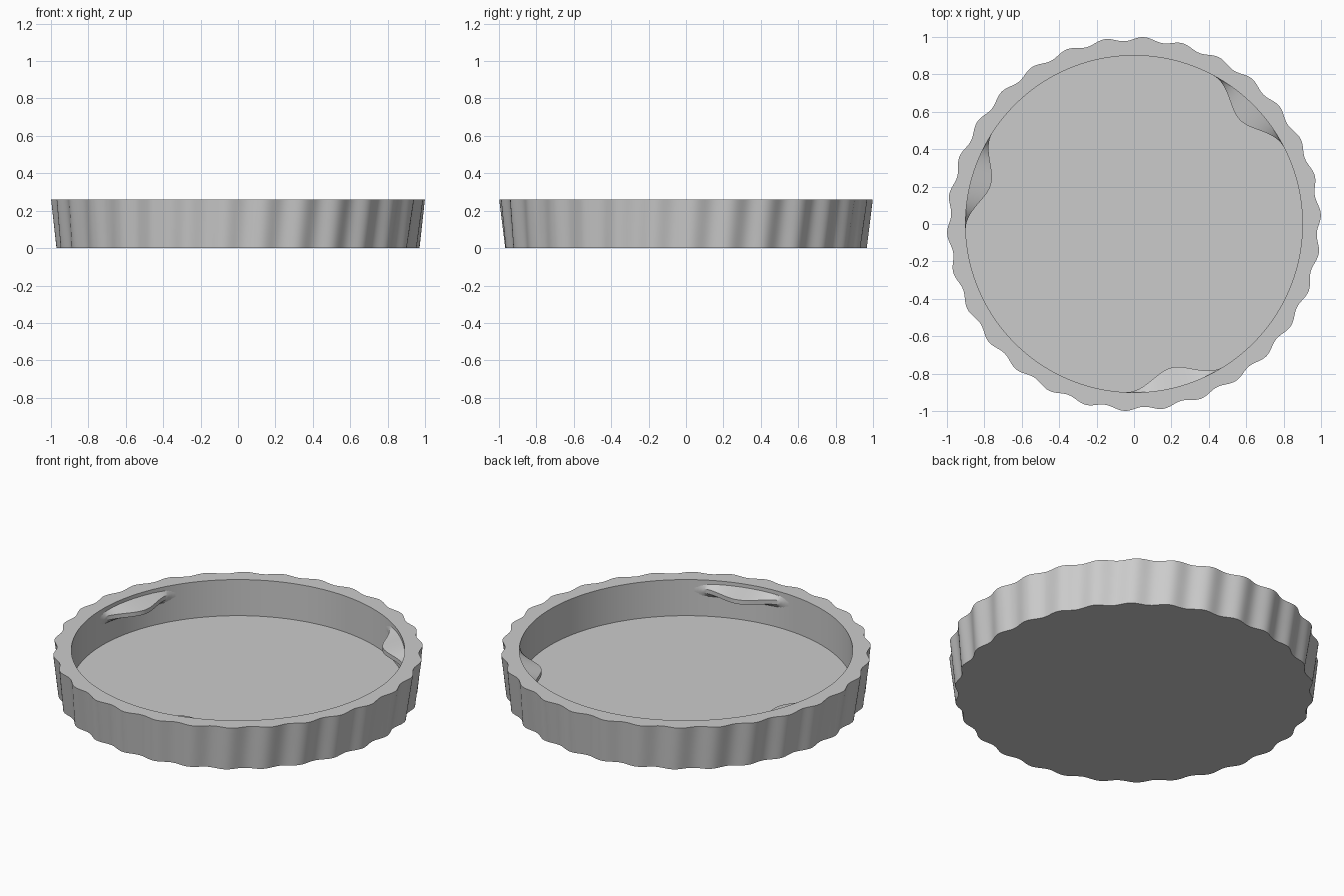
import bpy, bmesh
from math import sin, cos, pi, radians

cube = bpy.data.objects.get("Cube")
if cube:
    bpy.data.objects.remove(cube, do_unlink=True)

HEIGHT, FLOOR, INNER = 0.26, 0.045, 0.9
RIPPLES, SEGS = 30, 360

grey = bpy.data.materials.new("light_grey")
grey.use_nodes = True
colour = (0.6, 0.6, 0.6, 1)
grey.diffuse_color = colour
grey.node_tree.nodes["Principled BSDF"].inputs["Base Color"].default_value = colour


def finish(bm, name, angle):
    bmesh.ops.recalc_face_normals(bm, faces=bm.faces)
    mesh = bpy.data.meshes.new(name)
    bm.to_mesh(mesh)
    bm.free()
    mesh.materials.append(grey)
    obj = bpy.data.objects.new(name, mesh)
    bpy.context.collection.objects.link(obj)
    bpy.ops.object.select_all(action="DESELECT")
    obj.select_set(True)
    bpy.context.view_layer.objects.active = obj
    bpy.ops.object.shade_smooth_by_angle(angle=radians(angle))


def bridge(bm, a, b, closed):
    n = len(a)
    for i in range(n if closed else n - 1):
        j = (i + 1) % n
        bm.faces.new((a[i], a[j], b[j], b[i]))


def ring(bm, z, radius, ripple=0.0, phase=0.0):
    verts = []
    for i in range(SEGS):
        t = 2 * pi * i / SEGS
        r = radius + ripple * cos(RIPPLES * (t - radians(phase)))
        verts.append(bm.verts.new((r * cos(t), r * sin(t), z)))
    return verts


# Shallow cup: tapered, slightly twisted grip outside and a plain round inside
bm = bmesh.new()
rings = [ring(bm, 0, 0.959, 0.011, 1.0),
         ring(bm, HEIGHT / 2, 0.974, 0.011, 2.0),
         ring(bm, HEIGHT, 0.989, 0.011, 3.0),
         ring(bm, HEIGHT, INNER),
         ring(bm, FLOOR, INNER)]
for low, high in zip(rings, rings[1:]):
    bridge(bm, low, high, True)
bm.faces.new(rings[0])
bm.faces.new(rings[-1])
finish(bm, "lid_cup", 35)


# Locking lugs: swelling ridges with sloped top and underside
def lug(name, centre):
    bm = bmesh.new()
    rows = [[], [], [], []]
    steps, half = 32, 17.5
    for i in range(steps + 1):
        u = 2 * i / steps - 1
        t = radians(centre + half * u)
        lip = INNER - 0.107 * cos(u * pi / 2) ** 2
        section = ((INNER + 0.004, 0.24), (lip, 0.213),
                   (lip, 0.188), (INNER + 0.004, 0.16))
        for row, (r, z) in zip(rows, section):
            row.append(bm.verts.new((r * cos(t), r * sin(t), z)))
    for a, b in zip(rows, rows[1:] + rows[:1]):
        bridge(bm, a, b, False)
    for end in (0, -1):
        bm.faces.new([row[end] for row in rows])
    finish(bm, name, 30)


for k in range(3):
    lug(f"locking_lug_{k + 1}", 44.5 + 120 * k)
